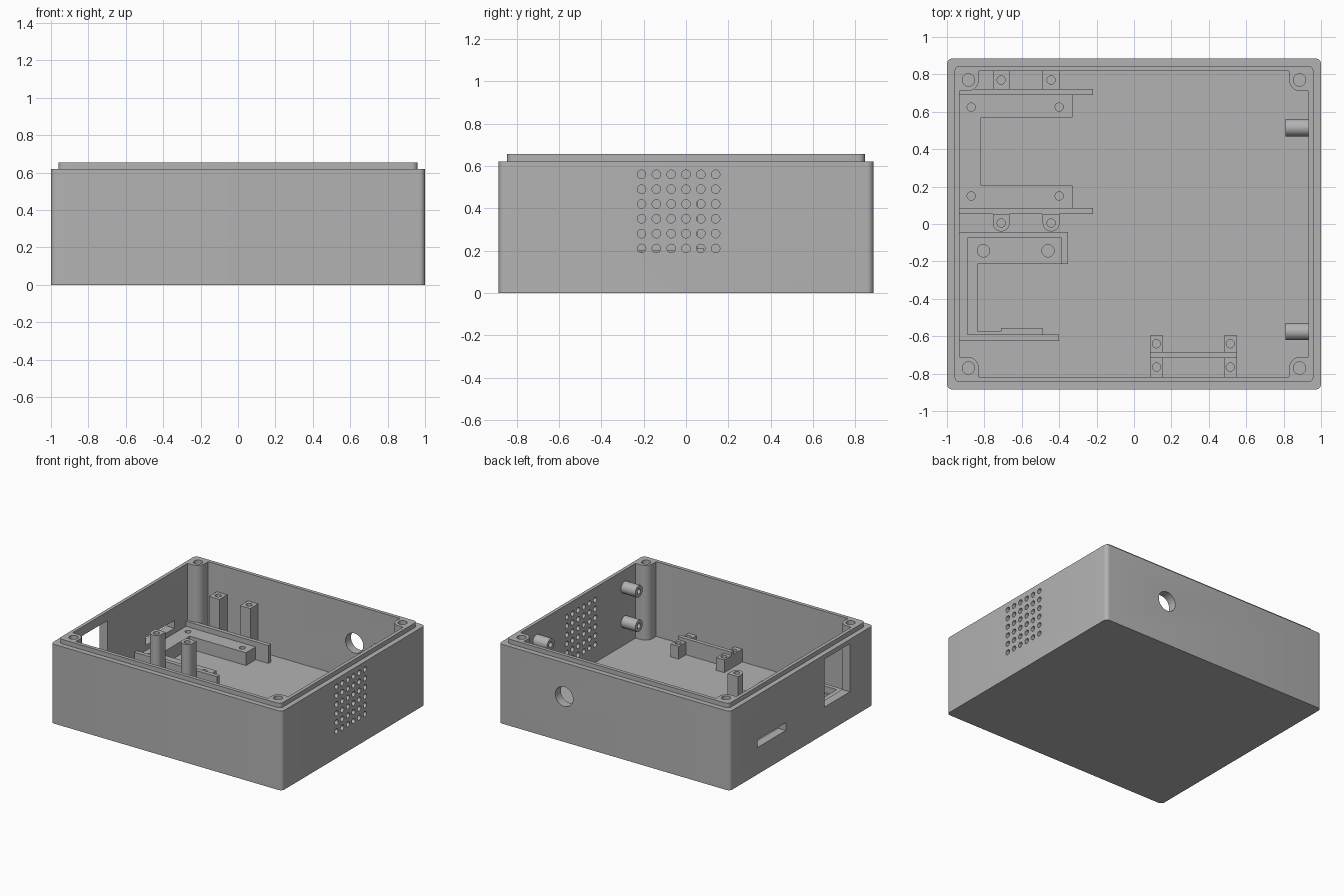
import bpy, bmesh, math
from mathutils import Vector, Matrix

if "Cube" in bpy.data.objects:
    bpy.data.objects.remove(bpy.data.objects["Cube"])

grey = bpy.data.materials.new("grey_plastic")
grey.use_nodes = True
grey.diffuse_color = (0.45, 0.45, 0.45, 1)
grey.node_tree.nodes["Principled BSDF"].inputs["Base Color"].default_value = (0.45, 0.45, 0.45, 1)

FLOOR, RIM, TOP = 0.07, 0.62, 0.655
BASE = FLOOR - 0.01           # parts sink slightly into the floor
X, Y = Vector((1, 0, 0)), Vector((0, 1, 0))
Z = Vector((0, 0, 1))


def finish(name, bm):
    bmesh.ops.recalc_face_normals(bm, faces=bm.faces)
    mesh = bpy.data.meshes.new(name)
    bm.to_mesh(mesh)
    bm.free()
    mesh.materials.append(grey)
    ob = bpy.data.objects.new(name, mesh)
    bpy.context.collection.objects.link(ob)
    return ob


def rounded(hx, hy, r):
    """Outline of a rounded rectangle centred on the origin."""
    pts = []
    for k, (sx, sy) in enumerate(((1, 1), (-1, 1), (-1, -1), (1, -1))):
        for i in range(7):
            a = math.pi / 2 * (k + i / 6)
            pts.append((sx * (hx - r) + r * math.cos(a), sy * (hy - r) + r * math.sin(a)))
    return pts


def loft(name, layers):
    """Closed solid through a list of (outline, height) layers."""
    bm = bmesh.new()
    rings = [[bm.verts.new((x, y, z)) for x, y in pts] for pts, z in layers]
    for a, b in zip(rings, rings[1:]):
        for i in range(len(a)):
            j = (i + 1) % len(a)
            bm.faces.new((a[i], a[j], b[j], b[i]))
    bm.faces.new(rings[0])
    bm.faces.new(rings[-1])
    return finish(name, bm)


def prism(name, pts, top):
    return loft(name, [(pts, BASE), (pts, top)])


def rect(x0, x1, y0, y1):
    return [(x0, y0), (x1, y0), (x1, y1), (x0, y1)]


def add_rod(bm, centre, axis, r, length):
    m = Matrix.Translation(centre) @ axis.to_track_quat('Z', 'Y').to_matrix().to_4x4()
    bmesh.ops.create_cone(bm, cap_ends=True, segments=32, radius1=r, radius2=r, depth=length, matrix=m)


def add_block(bm, x0, x1, y0, y1, z0, z1):
    m = Matrix.Translation(((x0 + x1) / 2, (y0 + y1) / 2, (z0 + z1) / 2))
    bmesh.ops.create_cube(bm, size=1, matrix=m @ Matrix.Diagonal((x1 - x0, y1 - y0, z1 - z0, 1)))


def cut(ob, bm):
    """Subtract the solids in bm from the object."""
    cutter = finish("cutter", bm)
    cutter.hide_render = True
    mod = ob.modifiers.new("cut", 'BOOLEAN')
    mod.operation, mod.solver, mod.object = 'DIFFERENCE', 'EXACT', cutter
    bpy.context.view_layer.objects.active = ob
    bpy.ops.object.modifier_apply(modifier=mod.name)
    bpy.data.objects.remove(cutter)


def drill(ob, spots, r, top, bottom):
    """Blind vertical screw holes."""
    bm = bmesh.new()
    for x, y in spots:
        add_rod(bm, Vector((x, y, (top + 0.02 + bottom) / 2)), Z, r, top + 0.02 - bottom)
    cut(ob, bm)


# Case: outer wall, stepped lip and cavity
body, lip, cavity = rounded(1, 0.885, 0.03), rounded(0.96, 0.845, 0.03), rounded(0.933, 0.817, 0.01)
case = loft("case", [(body, 0), (body, RIM), (lip, RIM), (lip, TOP), (cavity, TOP), (cavity, FLOOR)])

# Wall openings: vent grid, cable hole, port slot, socket window
bm = bmesh.new()
for i in range(6):
    for j in range(6):
        add_rod(bm, Vector((0.965, -0.21 + 0.07 * i, 0.21 + 0.07 * j)), X, 0.02, 0.2)
add_rod(bm, Vector((0.435, 0.85, 0.355)), Y, 0.077, 0.2)
add_block(bm, -1.1, -0.9, 0.195, 0.546, 0.21, 0.27)
add_block(bm, -1.1, -0.9, -0.597, -0.283, 0.21, 0.585)
cut(case, bm)

# Corner screw posts
for sx, side in ((1, "left"), (-1, "right")):
    for sy, end in ((1, "back"), (-1, "front")):
        arc = [(0.89 - 0.06 * math.cos(a), 0.77 - 0.06 * math.sin(a))
               for a in (math.pi / 2 * i / 10 for i in range(11))]
        pts = [(0.933, 0.817), (0.83, 0.817)] + arc + [(0.933, 0.71)]
        post = prism(f"corner_post_{end}_{side}", [(sx * x, sy * y) for x, y in pts], TOP)
        drill(post, [(sx * 0.885, sy * 0.77)], 0.033, TOP, 0.3)

# Circuit board bracket: C-shaped bed between two guide walls
bed = prism("board_bed", [(-0.94, 0.086), (-0.33, 0.086), (-0.33, 0.205), (-0.817, 0.205),
                          (-0.817, 0.57), (-0.33, 0.57), (-0.33, 0.69), (-0.94, 0.69)], 0.17)
drill(bed, [(x, y) for x in (-0.87, -0.4) for y in (0.15, 0.625)], 0.022, 0.17, FLOOR + 0.01)
prism("board_guide_back", rect(-0.94, -0.22, 0.69, 0.722), 0.21)
prism("board_guide_front", rect(-0.94, -0.22, 0.053, 0.086), 0.21)

# Tall screw posts beside the guide walls
for n, x in enumerate((-0.71, -0.443), 1):
    back = prism(f"tall_post_back_{n}", rect(x - 0.045, x + 0.045, 0.72, 0.82), 0.44)
    drill(back, [(x, 0.77)], 0.022, 0.44, 0.2)
    arc = [(x - 0.045 * math.cos(a), 0.005 - 0.045 * math.sin(a))
           for a in (math.pi * i / 16 for i in range(17))]
    front = prism(f"tall_post_front_{n}", arc + [(x + 0.045, 0.054), (x - 0.045, 0.054)], 0.44)
    drill(front, [(x, 0.005)], 0.022, 0.44, 0.2)

# Socket bracket: raised rim around a lower shelf
prism("socket_rim", [(-0.94, -0.625), (-0.89, -0.625), (-0.89, -0.075), (-0.388, -0.075),
                     (-0.388, -0.213), (-0.353, -0.213), (-0.353, -0.043), (-0.94, -0.043)], 0.2)
prism("socket_rail", rect(-0.89, -0.4, -0.625, -0.592), 0.2)
shelf = prism("socket_shelf", [(-0.89, -0.592), (-0.49, -0.592), (-0.49, -0.555), (-0.71, -0.555),
                               (-0.71, -0.575), (-0.838, -0.575), (-0.838, -0.213),
                               (-0.388, -0.213), (-0.388, -0.075), (-0.89, -0.075)], 0.15)
drill(shelf, [(-0.805, -0.143), (-0.46, -0.143)], 0.033, 0.15, FLOOR + 0.01)

# Small module holder by the front wall
prism("module_bar", rect(0.086, 0.55, -0.716, -0.685), 0.195)
for x, side in ((0.12, "right"), (0.515, "left")):
    for y0, y1, end in ((-0.685, -0.595, "back"), (-0.82, -0.716, "front")):
        pad = prism(f"module_pad_{end}_{side}", rect(x - 0.035, x + 0.035, y0, y1), 0.17)
        drill(pad, [(x, -0.64 if end == "back" else -0.765)], 0.022, 0.17, FLOOR + 0.01)

# Fan pegs on the vented wall
for y, end in ((0.515, "back"), (-0.575, "front")):
    for z, level in ((0.25, "lower"), (0.52, "upper")):
        bm = bmesh.new()
        add_rod(bm, Vector((0.875, y, z)), X, 0.046, 0.13)
        peg = finish(f"fan_peg_{end}_{level}", bm)
        bm = bmesh.new()
        add_rod(bm, Vector((0.85, y, z)), X, 0.02, 0.12)
        cut(peg, bm)

# Smooth round surfaces, keep edges sharp
bpy.ops.object.select_all(action='DESELECT')
for ob in bpy.context.collection.objects:
    if ob.type == 'MESH':
        ob.select_set(True)
bpy.context.view_layer.objects.active = case
bpy.ops.object.shade_smooth_by_angle(angle=math.radians(30))
